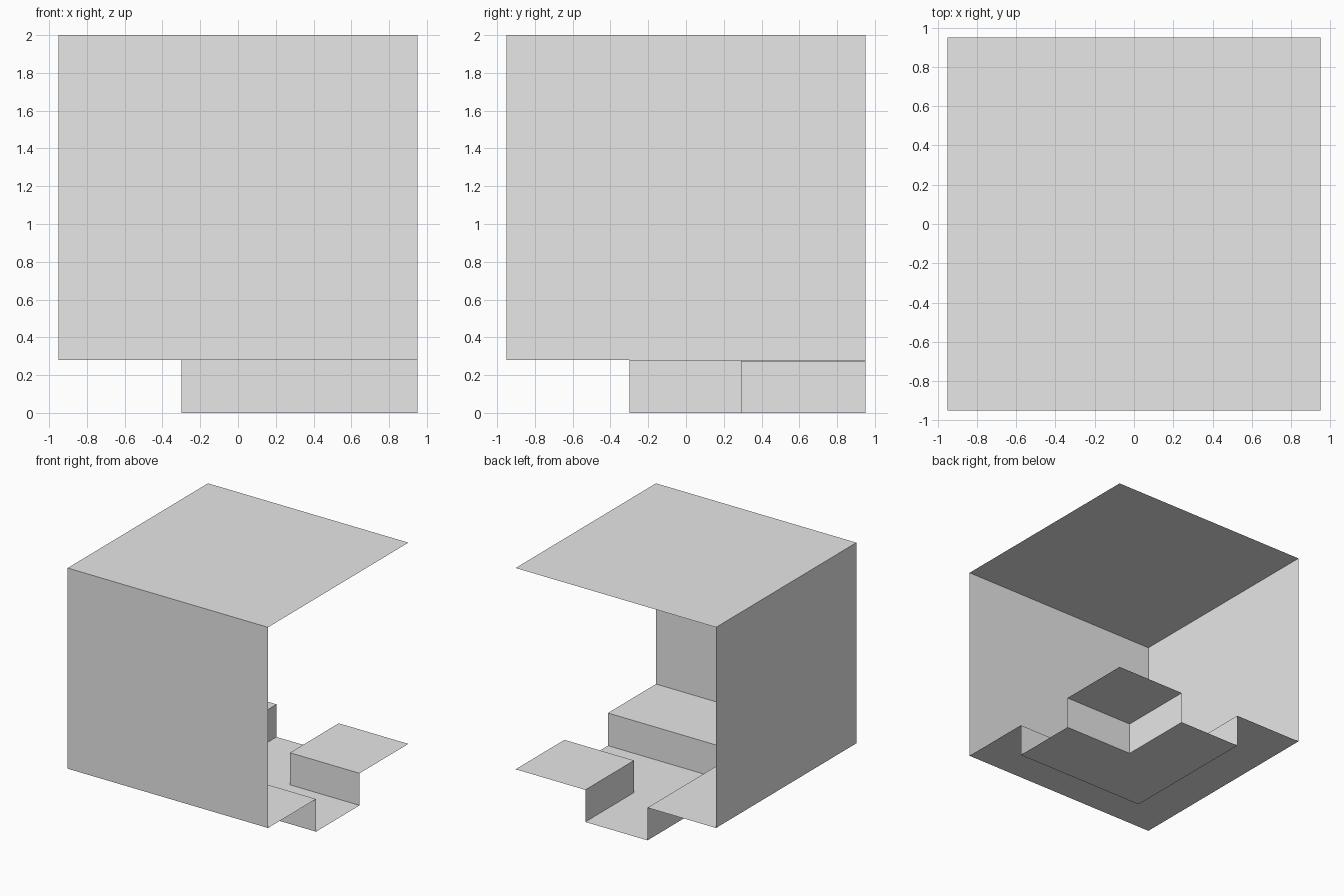
import bpy
import bmesh

if "Cube" in bpy.data.objects:
    bpy.data.objects.remove(bpy.data.objects["Cube"], do_unlink=True)

grey = bpy.data.materials.new("light_grey")
grey.use_nodes = True
grey.diffuse_color = (0.8, 0.8, 0.8, 1)
grey.node_tree.nodes["Principled BSDF"].inputs["Base Color"].default_value = (0.8, 0.8, 0.8, 1)

EDGE = 0.95      # half width of the room
TOP = 2.0
LEDGE = 0.28     # ledge height above the channel floor
TILE = 0.275     # corner tile height
OUT, INN = -0.3, 0.29  # outer and inner channel sides


def sheet(name, *quads):
    """Open surface made of quads, each given as four corners."""
    bm = bmesh.new()
    for quad in quads:
        bm.faces.new([bm.verts.new(co) for co in quad])
    bmesh.ops.remove_doubles(bm, verts=bm.verts, dist=0.0001)
    mesh = bpy.data.meshes.new(name)
    bm.to_mesh(mesh)
    bm.free()
    mesh.materials.append(grey)
    obj = bpy.data.objects.new(name, mesh)
    bpy.context.collection.objects.link(obj)
    return obj


def flat(x0, x1, y0, y1, z):
    """Level quad facing up."""
    return (x0, y0, z), (x1, y0, z), (x1, y1, z), (x0, y1, z)


def upright(a, b, z0, z1):
    """Vertical quad standing on the line from a to b."""
    return (*a, z0), (*b, z0), (*b, z1), (*a, z1)


# Room shell: ceiling and two walls, open at the back and at +x
sheet("ceiling", flat(-EDGE, EDGE, -EDGE, EDGE, TOP))
sheet("front_wall", upright((-EDGE, -EDGE), (EDGE, -EDGE), LEDGE, TOP))
sheet("side_wall", upright((-EDGE, EDGE), (-EDGE, -EDGE), LEDGE, TOP))

# L-shaped ledge along the walls
sheet("ledge",
      flat(-EDGE, OUT, -EDGE, OUT, LEDGE),
      flat(OUT, EDGE, -EDGE, OUT, LEDGE),
      flat(-EDGE, OUT, OUT, EDGE, LEDGE))

# Sunken bent channel with its outer sides
sheet("channel_floor",
      flat(OUT, INN, OUT, INN, 0),
      flat(INN, EDGE, OUT, INN, 0),
      flat(OUT, INN, INN, EDGE, 0))
sheet("channel_outer_sides",
      upright((EDGE, OUT), (OUT, OUT), 0, LEDGE),
      upright((OUT, OUT), (OUT, EDGE), 0, LEDGE))

# Raised tile in the open corner, with the inner channel sides
sheet("corner_tile",
      flat(INN, EDGE, INN, EDGE, TILE),
      upright((INN, INN), (EDGE, INN), 0, TILE),
      upright((INN, EDGE), (INN, INN), 0, TILE))
